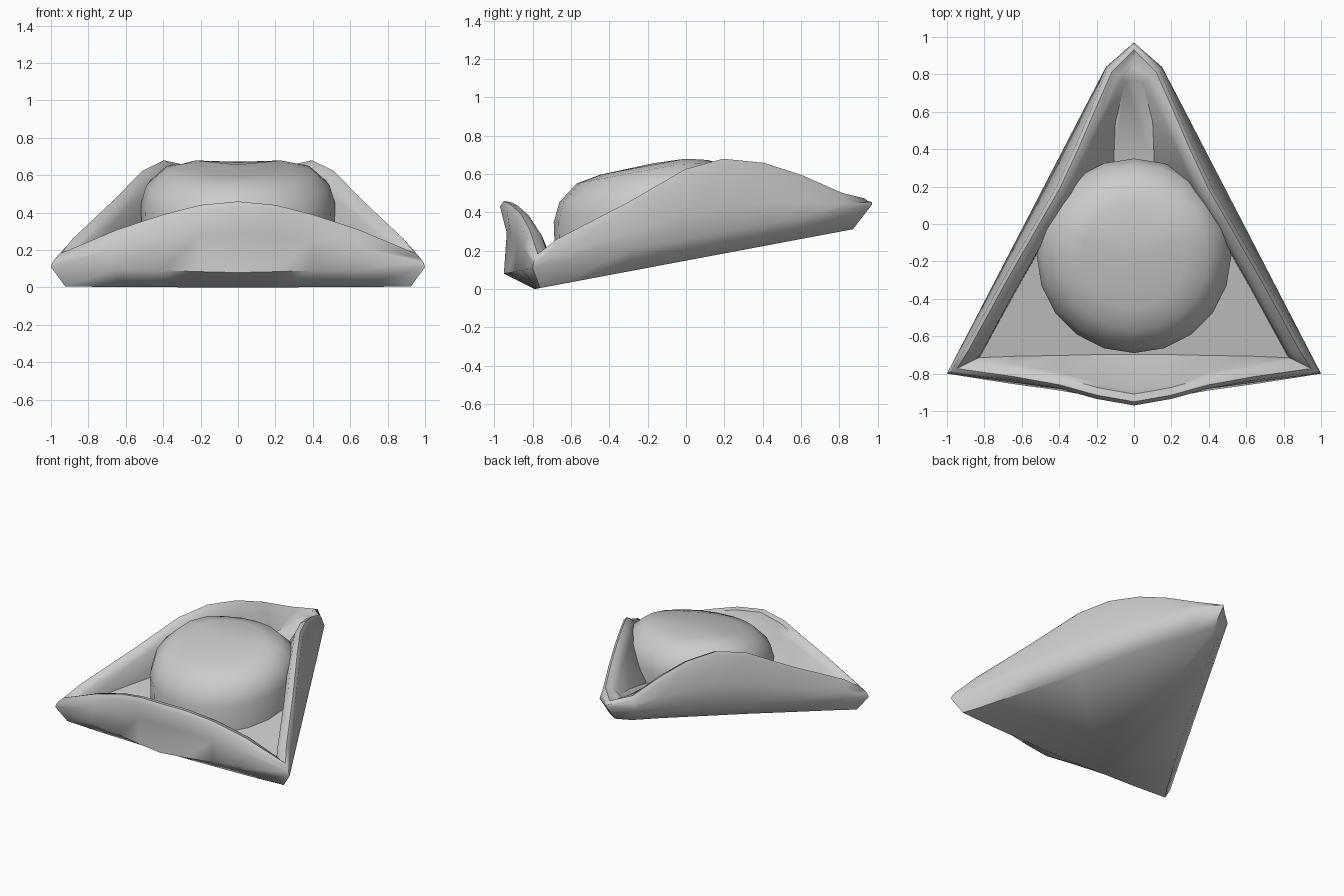
import bpy, bmesh, math
from mathutils import Vector

if "Cube" in bpy.data.objects:
    bpy.data.objects.remove(bpy.data.objects["Cube"], do_unlink=True)

felt = bpy.data.materials.new("grey felt")
felt.use_nodes = True
GREY = (0.6, 0.6, 0.6, 1)
felt.diffuse_color = GREY
felt.node_tree.nodes["Principled BSDF"].inputs["Base Color"].default_value = GREY


def tilted(x, y, h):
    """Place a point at height h above the hat's sloping base plane."""
    return (x, y, 0.148 + 0.188 * y + h)


def finish(bm, name, angle):
    bmesh.ops.recalc_face_normals(bm, faces=bm.faces)
    mesh = bpy.data.meshes.new(name)
    bm.to_mesh(mesh)
    bm.free()
    mesh.materials.append(felt)
    obj = bpy.data.objects.new(name, mesh)
    bpy.context.collection.objects.link(obj)
    bpy.ops.object.select_all(action='DESELECT')
    obj.select_set(True)
    bpy.context.view_layer.objects.active = obj
    bpy.ops.object.shade_smooth_by_angle(angle=math.radians(angle))
    return obj


def bridge(bm, a, b):
    n = len(a)
    for i in range(n):
        j = (i + 1) % n
        bm.faces.new((a[i], a[j], b[j], b[i]))


def side_x(y):
    return 1 - 0.518 * (y + 0.8)


# Half outline of the turned-up brim, front centre to back tip:
# x, y, crest height, then inward offsets of base, middle, crest and floor
half = [
    (0, -0.95, 0.49, 0.16, 0.015, -0.02, 0.25),
    (0.2, -0.925, 0.465, 0.14, 0.01, -0.01, 0.23),
    (0.4, -0.89, 0.405, 0.11, 0.01, 0.01, 0.19),
    (0.65, -0.855, 0.315, 0.08, 0.01, 0.02, 0.15),
    (1, -0.8, 0.18, 0.05, 0.005, 0.015, 0.11),
    (side_x(-0.65), -0.65, 0.24, 0.06, 0.015, 0.025, 0.115),
    (side_x(-0.28), -0.28, 0.36, 0.07, 0.02, 0.035, 0.125),
    (side_x(0.03), 0.03, 0.478, 0.08, 0.025, 0.05, 0.14),
    (side_x(0.23), 0.23, 0.495, 0.08, 0.03, 0.06, 0.2),
    (side_x(0.44), 0.44, 0.433, 0.08, 0.025, 0.05, 0.28),
    (side_x(0.63), 0.63, 0.332, 0.08, 0.02, 0.035, 0.18),
    (0.15, 0.84, 0.2, 0.07, 0.01, 0.02, 0.13),
    (0, 0.97, 0.15, 0.075, 0, 0.01, 0.15),
]
outline = half + [(-s[0],) + s[1:] for s in half[-2:0:-1]]
count = len(outline)


def inward(i):
    """Mitred inward direction at an outline corner."""
    p, q, r = (Vector(outline[k % count][:2]) for k in (i - 1, i, i + 1))
    a, b = (q - p).normalized(), (r - q).normalized()
    n1, n2 = Vector((-a.y, a.x)), Vector((-b.y, b.x))
    return (n1 + n2) / (1 + n1.dot(n2))


# Brim: section rows from underside, over the crest, to the inner floor
FLOOR = 0.14
bm = bmesh.new()
rows = [[] for _ in range(8)]
for i, (x, y, crest, base, mid, lean, floor) in enumerate(outline):
    d = inward(i)
    bend = 0.55 if y < -0.81 else 0.35
    section = [
        (base, 0),
        (0, 0.11),
        (mid, 0.11 + bend * (crest - 0.11)),
        (lean, crest - 0.025),
        (lean + 0.02, crest),
        (lean + 0.06, crest - 0.015),
        (lean + 0.085, FLOOR + 0.75 * (crest - FLOOR)),
        (floor, FLOOR),
    ]
    for row, (off, h) in zip(rows, section):
        row.append(bm.verts.new(tilted(x + d.x * off, y + d.y * off, h)))
for a, b in zip(rows, rows[1:]):
    bridge(bm, a, b)
bm.faces.new(rows[0])
bm.faces.new(rows[-1])
finish(bm, "brim", 55)

# Crown: a flattened dome that follows the brim and falls away at the back
bm = bmesh.new()
SIDES = 20
profile = [(0.51, 0.08), (0.52, 0.33), (0.49, 0.43), (0.4, 0.51), (0.28, 0.532)]
rings = []
for radius, h in profile:
    ring = []
    for k in range(SIDES):
        t = 2 * math.pi * k / SIDES
        y = -0.17 - radius * math.cos(t)
        drop = 0.25 * max(0, y) if h > 0.1 else 0
        ring.append(bm.verts.new(tilted(radius * math.sin(t), y, h - drop)))
    rings.append(ring)
for a, b in zip(rings, rings[1:]):
    bridge(bm, a, b)
top = bm.verts.new(tilted(0, -0.17, 0.54))
for k in range(SIDES):
    bm.faces.new((rings[-1][k], rings[-1][(k + 1) % SIDES], top))
bm.faces.new(rings[0])
finish(bm, "crown", 60)
